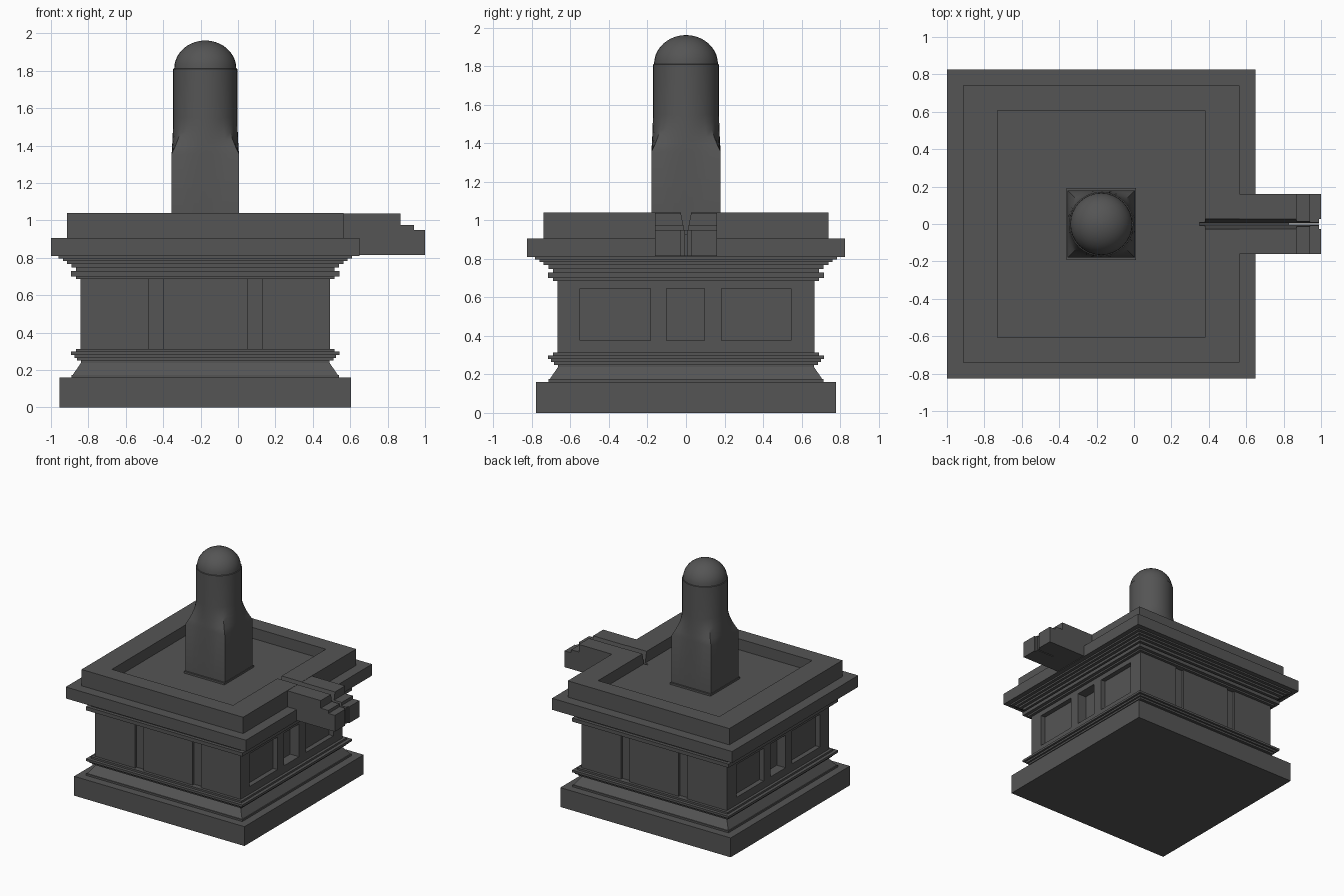
import bpy, bmesh, math

if "Cube" in bpy.data.objects:
    bpy.data.objects.remove(bpy.data.objects["Cube"])

CX = -0.175  # centre of the square body

stone = bpy.data.materials.new("dark_stone")
stone.diffuse_color = (0.09, 0.09, 0.09, 1)
stone.use_nodes = True
stone.node_tree.nodes["Principled BSDF"].inputs["Base Color"].default_value = stone.diffuse_color


def make(name, bm):
    bmesh.ops.recalc_face_normals(bm, faces=bm.faces)
    me = bpy.data.meshes.new(name)
    bm.to_mesh(me)
    bm.free()
    ob = bpy.data.objects.new(name, me)
    bpy.context.collection.objects.link(ob)
    me.materials.append(stone)
    return ob


def loft(name, rings):
    """Closed solid through a list of equally sized point rings."""
    bm = bmesh.new()
    rs = [[bm.verts.new(p) for p in r] for r in rings]
    n = len(rs[0])
    for a, b in zip(rs, rs[1:]):
        for i in range(n):
            j = (i + 1) % n
            bm.faces.new((a[i], a[j], b[j], b[i]))
    bm.faces.new(rs[0][::-1])
    bm.faces.new(rs[-1])
    return make(name, bm)


def square(h, z):
    return [(CX + sx * h, sy * h, z) for sx, sy in ((-1, -1), (1, -1), (1, 1), (-1, 1))]


def box(name, x0, x1, y0, y1, z0, z1):
    return loft(name, [[(x0, y0, z), (x1, y0, z), (x1, y1, z), (x0, y1, z)] for z in (z0, z1)])


def steps(name, tiers):
    """Stack of square tiers: (bottom half, top half, z0, z1)."""
    rings = []
    for a, b, z0, z1 in tiers:
        rings += [square(a, z0), square(b, z1)]
    return loft(name, rings)


def cut(ob, cutters):
    for c in cutters:
        c.hide_render = True
        m = ob.modifiers.new("cut", 'BOOLEAN')
        m.operation, m.solver, m.object = 'DIFFERENCE', 'EXACT', c
        bpy.context.view_layer.objects.active = ob
        bpy.ops.object.modifier_apply(modifier=m.name)
        bpy.data.objects.remove(c)


# Plinth and lower mouldings
steps("plinth", [(0.78, 0.78, 0, 0.16)])
steps("base_moulding", [(0.715, 0.715, 0.16, 0.175), (0.708, 0.665, 0.175, 0.238),
                        (0.665, 0.665, 0.238, 0.25), (0.685, 0.685, 0.25, 0.265),
                        (0.70, 0.70, 0.265, 0.28), (0.717, 0.717, 0.28, 0.298),
                        (0.69, 0.69, 0.298, 0.313)])

# Body with sunk panels on the sides and grooves on front and back
body = steps("body", [(0.667, 0.667, 0.313, 0.686)])
cutters = []
for s in (-1, 1):
    xf = CX + s * 0.667
    for y0, y1, d in ((-0.55, -0.185, 0.04), (-0.10, 0.095, 0.08), (0.185, 0.545, 0.04)):
        x0, x1 = sorted((xf - s * d, xf + s * 0.1))
        cutters.append(box("panel_cutter", x0, x1, y0, y1, 0.375, 0.645))
    for x0, x1 in ((-0.475, -0.40), (0.05, 0.13)):
        y0, y1 = sorted((s * 0.647, s * 0.8))
        cutters.append(box("groove_cutter", x0, x1, y0, y1, 0.2, 0.8))
cut(body, cutters)

# Upper mouldings and overhanging slab
steps("cornice", [(0.69, 0.69, 0.686, 0.70), (0.717, 0.717, 0.70, 0.73),
                  (0.69, 0.69, 0.73, 0.748), (0.715, 0.715, 0.748, 0.768),
                  (0.74, 0.74, 0.768, 0.783), (0.76, 0.76, 0.783, 0.797),
                  (0.785, 0.785, 0.797, 0.81)])
steps("slab", [(0.825, 0.825, 0.81, 0.905)])


# V-shaped drain channel
def channel(x0, x1):
    sec = ((-0.028, 1.045), (-0.005, 0.93), (0.005, 0.93), (0.028, 1.045))
    return loft("channel_cutter", [[(x, y, z) for y, z in sec] for x in (x0, x1)])


# Basin with sunk floor
basin = steps("basin", [(0.74, 0.74, 0.905, 1.04)])
cut(basin, [box("recess_cutter", CX - 0.555, CX + 0.555, -0.607, 0.607, 0.95, 1.2),
            channel(0.35, 0.7)])

# Stepped spout
prof = ((0.565, 0.815), (1.0, 0.815), (1.0, 0.95), (0.94, 0.95), (0.94, 0.975),
        (0.87, 0.975), (0.87, 1.038), (0.565, 1.038))
spout = loft("spout", [[(x, y, z) for x, z in prof] for y in (-0.16, 0.16)])
cut(spout, [channel(0.5, 1.1),
            box("slit_cutter", 0.83, 1.1, -0.004, 0.004, 0.7, 1.2),
            box("lip_cutter", 0.988, 1.1, -0.026, 0.026, 0.7, 1.2)])

# Shaft: square foot blending into a round column with a domed top
N = 32


def shaft_ring(t, r, z):
    pts = []
    for i in range(N):
        a = 2 * math.pi * (i + 0.0) / N
        c, s = math.cos(a), math.sin(a)
        k = 0.18 / max(abs(c), abs(s))
        d = k + (r - k) * t
        pts.append((CX + d * c, d * s, z))
    return pts


rings = [shaft_ring(0, 0.17, 0.95)]
for i in range(6):
    t = i / 5
    rings.append(shaft_ring(1 - (1 - t) ** 1.7, 0.172, 1.355 + 0.195 * t))
rings += [shaft_ring(1, 0.172, 1.81)]
for i in range(10):
    a = math.pi / 2 * i / 10
    rings.append(shaft_ring(1, 0.166 * math.cos(a), 1.812 + 0.15 * math.sin(a)))
rings.append(shaft_ring(1, 0.004, 1.962))
shaft = loft("shaft", rings)
box("shaft_footing", CX - 0.185, CX + 0.185, -0.193, 0.193, 0.945, 0.965)

bpy.ops.object.select_all(action='DESELECT')
shaft.select_set(True)
bpy.context.view_layer.objects.active = shaft
bpy.ops.object.shade_smooth_by_angle(angle=math.radians(30))
